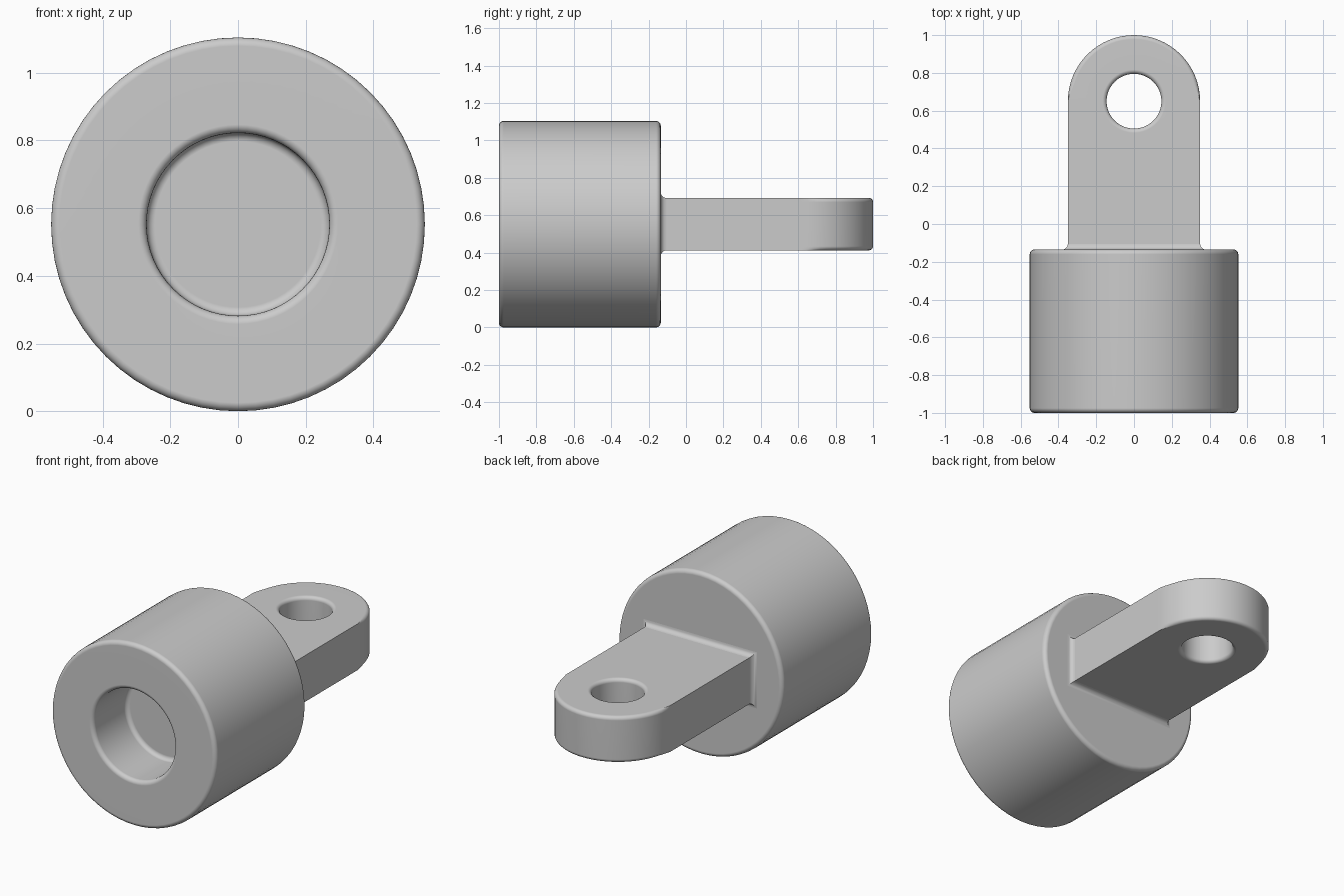
import bpy, bmesh
from math import pi, sin, cos, atan2, radians

if "Cube" in bpy.data.objects:
    bpy.data.objects.remove(bpy.data.objects["Cube"], do_unlink=True)

RADIUS = 0.552      # body radius, also the height of the axis
SHOULDER = -0.135   # back face of the body
TANG_W, TANG_H = 0.35, 0.14
EYE_Y, EYE_R = 0.65, 0.145
STEPS = 5

grey = bpy.data.materials.new("plain grey")
grey.use_nodes = True
color = (0.6, 0.6, 0.6, 1)
grey.diffuse_color = color
grey.node_tree.nodes["Principled BSDF"].inputs["Base Color"].default_value = color


def arc(cx, cy, r, start, end):
    """Points along a fillet, angles in degrees."""
    angles = [radians(start + (end - start) * i / STEPS) for i in range(STEPS + 1)]
    return [(cx + r * cos(a), cy + r * sin(a)) for a in angles]


def loft(name, rings, wrap=False):
    """Skin a list of closed rings; wrap joins the last ring to the first."""
    bm = bmesh.new()
    loops = [[bm.verts.new(p) for p in ring] for ring in rings]
    pairs = list(zip(loops, loops[1:]))
    if wrap:
        pairs.append((loops[-1], loops[0]))
    for a, b in pairs:
        for i in range(len(a)):
            j = (i + 1) % len(a)
            bm.faces.new((a[i], a[j], b[j], b[i]))
    if not wrap:
        bm.faces.new(loops[0])
        bm.faces.new(loops[-1])
    bmesh.ops.recalc_face_normals(bm, faces=bm.faces)
    mesh = bpy.data.meshes.new(name)
    bm.to_mesh(mesh)
    bm.free()
    mesh.materials.append(grey)
    obj = bpy.data.objects.new(name, mesh)
    bpy.context.collection.objects.link(obj)
    bpy.ops.object.select_all(action="DESELECT")
    obj.select_set(True)
    bpy.context.view_layer.objects.active = obj
    bpy.ops.object.shade_smooth_by_angle(angle=radians(35))
    weighted = obj.modifiers.new("flat face shading", "WEIGHTED_NORMAL")
    weighted.keep_sharp = True
    return obj


# Round body: profile of (radius, y) from the bore floor out to the back face
f, bore, floor = 0.025, 0.27, -0.68
profile = (arc(bore - f, floor - f, f, 90, 0)
           + arc(bore + f, -1 + f, f, 180, 270)
           + arc(RADIUS - f, -1 + f, f, -90, 0)
           + arc(RADIUS - f, SHOULDER - f, f, 0, 90))
turns = [2 * pi * i / 64 for i in range(64)]
loft("socket_body", [[(r * cos(t), y, RADIUS + r * sin(t)) for t in turns]
                     for r, y in profile])

# Tang with a rounded end and an eye: one cross-section per angle about the eye
root = SHOULDER - 0.01 - EYE_Y
corner = atan2(root, TANG_W)
angles = sorted([2 * pi * i / 64 for i in range(64)] + [corner + 2 * pi, pi - corner])
edge = 0.022
half = [(edge - x, z) for x, z in arc(0, TANG_H - edge, edge, 0, 90)]
levels = [(i, -z) for i, z in reversed(half)] + half


def outer_reach(t, inset):
    """Distance from the eye centre to the tang outline."""
    if sin(t) >= -1e-6:
        return TANG_W - inset * min(1, max(0, 4 * sin(t)))
    side = TANG_W / max(abs(cos(t)), 1e-6)
    return min(side, root / sin(t))


sections = []
for t in angles:
    loop = [(outer_reach(t, i), z) for i, z in levels]
    loop += [(EYE_R + i, z) for i, z in reversed(levels)]
    sections.append([(r * cos(t), EYE_Y + r * sin(t), RADIUS + z) for r, z in loop])
loft("tang", sections, wrap=True)

# Concave fillet where the tang meets the body
flare = 0.03
rings = []
for o, y in arc(flare, SHOULDER + flare, flare, 270, 180):
    w, h = TANG_W + o, TANG_H + o
    rings.append([(sx * w, y, RADIUS + sz * h)
                  for sx, sz in ((-1, -1), (1, -1), (1, 1), (-1, 1))])
loft("tang_root_fillet", rings)
